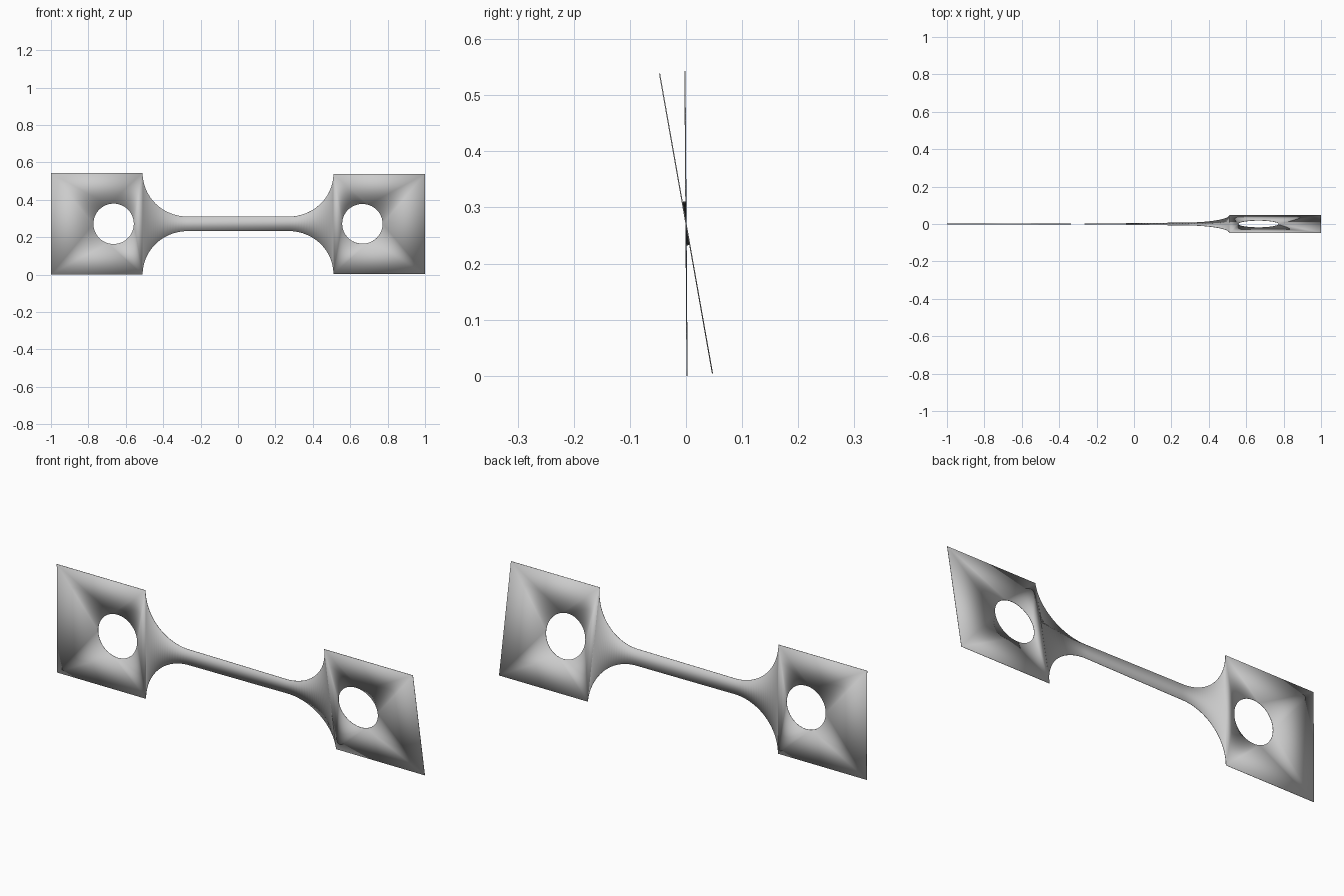
import bpy, bmesh, math

cube = bpy.data.objects.get("Cube")
if cube:
    bpy.data.objects.remove(cube)

MID_Z = 0.2715                    # height of the long axis
TAB_H, NECK_H = 0.2715, 0.039     # half heights
TAB_X, NECK_X = 0.51, 0.27        # inner edge of tab, end of neck
HOLE_X, HOLE_R = 0.665, 0.108
TWIST_START, TWIST_END = math.radians(0.4), math.radians(10)


def twisted(x, h):
    """Place a point at distance h from the axis, turned by the twist at x."""
    t = min(1, max(0, (x + NECK_X) / (2 * NECK_X)))
    a = TWIST_START + (TWIST_END - TWIST_START) * t
    return (x, -h * math.sin(a), MID_Z + h * math.cos(a))


bm = bmesh.new()

# Stations along the neck and the rounded shoulders
arc = []
for i in range(1, 25):
    a = math.pi / 2 * i / 24
    arc.append((NECK_X + (TAB_X - NECK_X) * math.sin(a),
                TAB_H - (TAB_H - NECK_H) * math.cos(a)))
neck = [(NECK_X * (i / 16 - 1), NECK_H) for i in range(33)]
stations = [(-x, h) for x, h in reversed(arc)] + neck + arc
pairs = [[bm.verts.new(twisted(x, s * h)) for s in (-1, 1)] for x, h in stations]
for (a, b), (c, d) in zip(pairs, pairs[1:]):
    bm.faces.new((a, c, d, b))


def loop_edges(verts):
    """Join verts in a closed loop, reusing edges that exist."""
    return [bm.edges.get((a, b)) or bm.edges.new((a, b))
            for a, b in zip(verts, verts[1:] + verts[:1])]


# End tabs, each with a round hole
for side, (low, high) in ((-1, pairs[0]), (1, pairs[-1])):
    outer = [low, bm.verts.new(twisted(side, -TAB_H)),
             bm.verts.new(twisted(side, TAB_H)), high]
    hole = []
    for i in range(64):
        a = math.tau * i / 64
        hole.append(bm.verts.new(twisted(side * HOLE_X + HOLE_R * math.cos(a),
                                         HOLE_R * math.sin(a))))
    bmesh.ops.triangle_fill(bm, use_beauty=True,
                            edges=loop_edges(outer) + loop_edges(hole))

bmesh.ops.recalc_face_normals(bm, faces=bm.faces[:])
mesh = bpy.data.meshes.new("twisted_test_strip")
bm.to_mesh(mesh)
bm.free()
strip = bpy.data.objects.new("twisted_test_strip", mesh)
bpy.context.collection.objects.link(strip)

# Thin sheet metal
sheet = strip.modifiers.new("sheet_thickness", 'SOLIDIFY')
sheet.thickness = 0.002
sheet.offset = 0

grey = bpy.data.materials.new("plain_grey")
grey.use_nodes = True
colour = (0.6, 0.6, 0.6, 1)
grey.diffuse_color = colour
grey.node_tree.nodes["Principled BSDF"].inputs["Base Color"].default_value = colour
mesh.materials.append(grey)

bpy.context.view_layer.objects.active = strip
strip.select_set(True)
bpy.ops.object.shade_smooth_by_angle(angle=math.radians(30))
